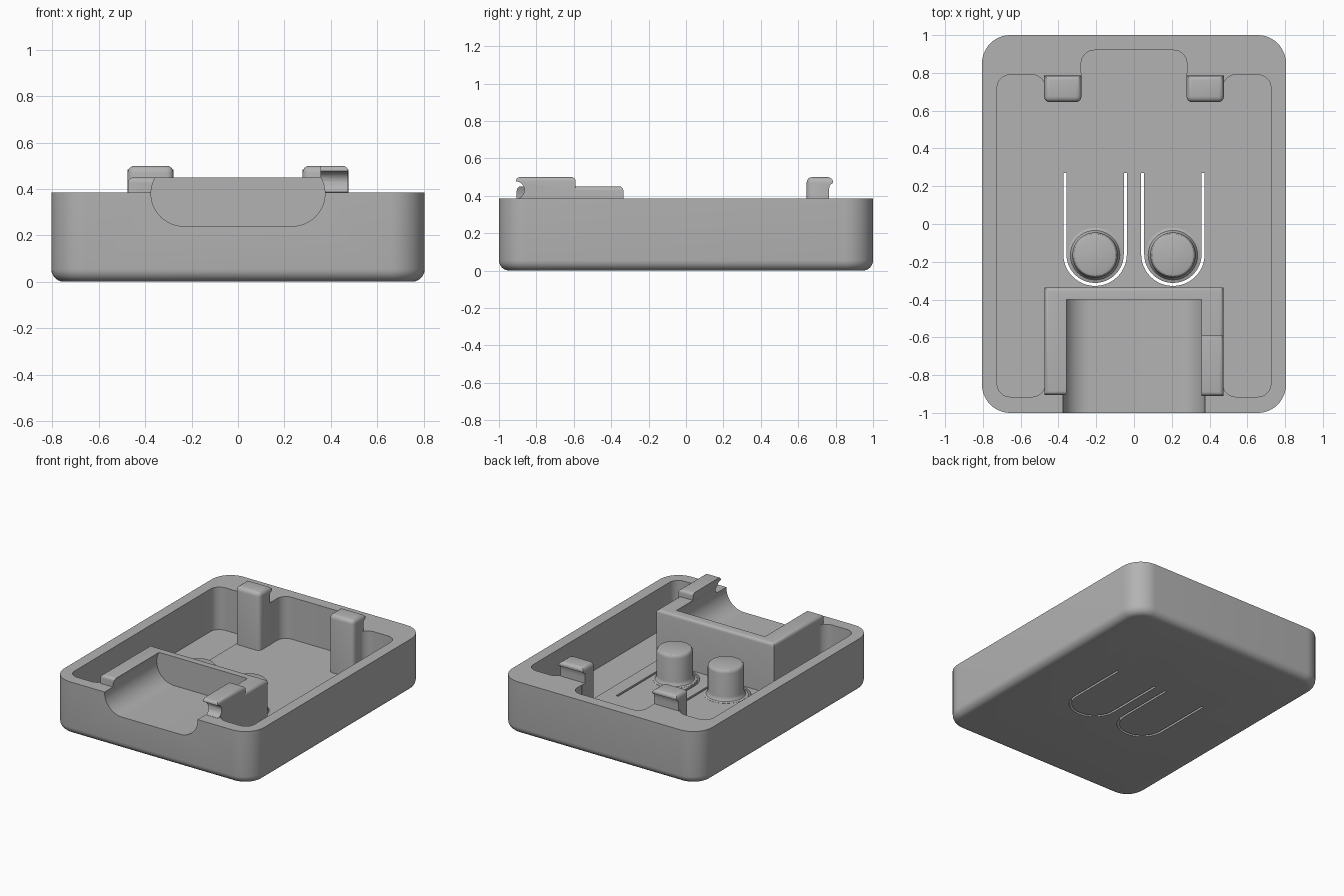
import bpy, bmesh, math
from mathutils import Vector

if "Cube" in bpy.data.objects:
    bpy.data.objects.remove(bpy.data.objects["Cube"])

grey = bpy.data.materials.new("plain grey")
grey.diffuse_color = (0.45, 0.45, 0.45, 1)
grey.use_nodes = True
grey.node_tree.nodes["Principled BSDF"].inputs["Base Color"].default_value = grey.diffuse_color


def rounded(x0, x1, y0, y1, radii, n=8):
    """Rounded rectangle outline; radii from lower left, anticlockwise."""
    pts = []
    corners = [(x0, y0, 1, 1), (x1, y0, -1, 1), (x1, y1, -1, -1), (x0, y1, 1, -1)]
    for i, ((x, y, sx, sy), r) in enumerate(zip(corners, radii)):
        if r == 0:
            pts.append((x, y))
            continue
        for k in range(n + 1):
            a = math.pi * (1 + i / 2 + k / n / 2)
            pts.append((x + sx * r + r * math.cos(a), y + sy * r + r * math.sin(a)))
    return pts


def prism(name, pts, a, b, axis="z", bevel=0, pick=None, segments=4):
    """Extrude an outline along an axis, then round the picked edges."""
    place = {"z": lambda p, d: (p[0], p[1], d),
             "y": lambda p, d: (p[0], d, p[1]),
             "x": lambda p, d: (d, p[0], p[1])}[axis]
    bm = bmesh.new()
    low = [bm.verts.new(place(p, a)) for p in pts]
    high = [bm.verts.new(place(p, b)) for p in pts]
    bm.faces.new(low)
    bm.faces.new(high)
    for i in range(len(pts)):
        j = (i + 1) % len(pts)
        bm.faces.new((low[i], low[j], high[j], high[i]))
    bmesh.ops.recalc_face_normals(bm, faces=bm.faces)
    if bevel:
        edges = [e for e in bm.edges if pick(e.verts[0].co, e.verts[1].co)]
        bmesh.ops.bevel(bm, geom=edges, offset=bevel, segments=segments,
                        profile=0.5, affect="EDGES")
    return add(name, bm)


def add(name, bm):
    me = bpy.data.meshes.new(name)
    bm.to_mesh(me)
    bm.free()
    ob = bpy.data.objects.new(name, me)
    bpy.context.collection.objects.link(ob)
    me.materials.append(grey)
    return ob


def boolean(ob, other, operation="DIFFERENCE", keep=False):
    mod = ob.modifiers.new("cut", "BOOLEAN")
    mod.operation, mod.object, mod.solver = operation, other, "EXACT"
    bpy.context.view_layer.objects.active = ob
    bpy.ops.object.modifier_apply(modifier=mod.name)
    if not keep:
        bpy.data.objects.remove(other)


def at_z(z):
    return lambda p, q: abs(p.z - z) < 1e-4 and abs(q.z - z) < 1e-4


# tray body with rounded corners and lower rim
tray = prism("tray", rounded(-.805, .805, -1, 1, [.15] * 4, 12), 0, .385,
             bevel=.055, pick=at_z(0), segments=6)

# central hollow, rear recess and two side pockets
boolean(tray, prism("c", rounded(-.474, .474, -.88, .75, [0] * 4), .08, .6))
boolean(tray, prism("c", rounded(-.28, .28, .5, .92, [0, 0, .07, .07]), .08, .6))
for s in (-1, 1):
    x0, x1 = sorted((s * .47, s * .725))
    boolean(tray, prism("c", rounded(x0, x1, -.915, .79, [.07] * 4), .075, .6))

# U-shaped slots that free the two button tongues
for s in (-1, 1):
    cx, cy, top = s * .206, -.16, .27
    arc = [math.pi * (1 + k / 24) for k in range(25)]
    outer = [(cx + .168 * math.cos(a), cy + .168 * math.sin(a)) for a in arc]
    inner = [(cx + .152 * math.cos(a), cy + .152 * math.sin(a)) for a in reversed(arc)]
    slot = ([(cx - .168, top)] + outer + [(cx + .168, top), (cx + .152, top)]
            + inner + [(cx - .152, top)])
    boolean(tray, prism("c", slot, -.1, .2))

# cradle block with a softened top, plus the taller arm
cradle = prism("cradle", rounded(-.474, .474, -.905, -.335, [0] * 4), .06, .45,
               bevel=.022, pick=at_z(.45))
arm = prism("arm", rounded(.3, .474, -.91, -.59, [0] * 4), .3, .5,
            bevel=.022, pick=lambda p, q: at_z(.5)(p, q) and (p.x + q.x > .7))
boolean(cradle, arm, "UNION")

# hooked notch in the front of the arm
notch = [(-.95, .477), (-.905, .477), (-.885, .470), (-.870, .455), (-.864, .435),
         (-.868, .412), (-.880, .395), (-.895, .386), (-.95, .386)]
boolean(cradle, prism("c", notch, .25, .5, "x"))

# rounded trough through the cradle and the front wall
right = [(.235 + .14 * math.cos(a), .38 + .14 * math.sin(a))
         for a in [math.radians(-90 + 120 * k / 16) for k in range(17)]]
right.append((right[-1][0], .7))
profile = right + [(-x, z) for x, z in reversed(right)]
trough = prism("c", profile, -1.1, -.4, "y")
boolean(tray, trough, keep=True)
boolean(cradle, trough)

# rear clip posts with an overhanging lip
posts = []
for s in (-1, 1):
    x0, x1 = sorted((s * .278, s * .476))
    side = [(.645, .06), (.645, .5), (.787, .5), (.787, .483), (.775, .472),
            (.767, .455), (.765, .43), (.765, .385), (.80, .38), (.80, .06)]
    posts.append(prism("clip_post", side, x0, x1, "x", .03, lambda p, q: (
        abs(p.y - .645) < 1e-4 and abs(q.y - .645) < 1e-4 and abs(p.x - q.x) < 1e-4)
        or (at_z(.5)(p, q))))

# round buttons with a flared foot
buttons = []
for s in (-1, 1):
    bm = bmesh.new()
    lathe = [(0, .31), (.098, .31), (.110, .306), (.117, .298), (.12, .285), (.12, .115),
             (.123, .098), (.131, .086), (.145, .081), (.145, .06), (0, .06)]
    vs = [bm.verts.new((r, 0, z)) for r, z in lathe]
    es = [bm.edges.new(pair) for pair in zip(vs, vs[1:])]
    bmesh.ops.spin(bm, geom=vs + es, cent=(0, 0, 0), axis=(0, 0, 1),
                   angle=math.tau, steps=40, use_duplicate=False)
    bmesh.ops.remove_doubles(bm, verts=bm.verts, dist=1e-4)
    bmesh.ops.recalc_face_normals(bm, faces=bm.faces)
    bmesh.ops.translate(bm, verts=bm.verts, vec=Vector((s * .206, -.165, 0)))
    buttons.append(add("button", bm))

# smooth curved surfaces, crisp edges
bpy.ops.object.select_all(action="DESELECT")
for ob in [tray, cradle] + posts + buttons:
    ob.select_set(True)
bpy.context.view_layer.objects.active = tray
bpy.ops.object.shade_smooth_by_angle(angle=math.radians(30))
